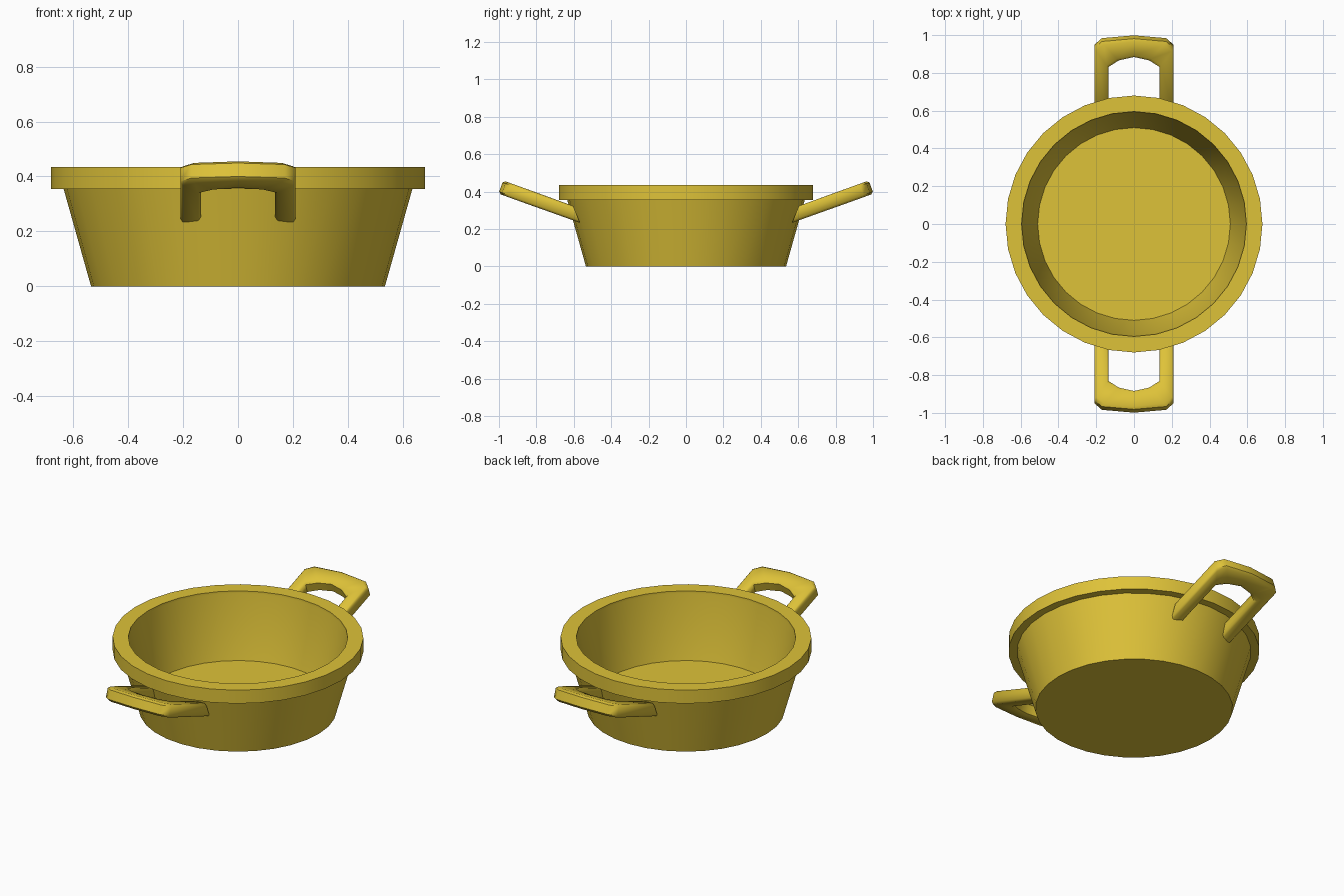
import bpy, bmesh, math
from mathutils import Vector

if "Cube" in bpy.data.objects:
    bpy.data.objects.remove(bpy.data.objects["Cube"])

SIDES = 32
mat = bpy.data.materials.new("yellow_enamel")
mat.diffuse_color = (0.73, 0.54, 0.04, 1)
mat.use_nodes = True
mat.node_tree.nodes["Principled BSDF"].inputs["Base Color"].default_value = mat.diffuse_color


def make_object(name, bm, angle):
    bmesh.ops.recalc_face_normals(bm, faces=bm.faces)
    mesh = bpy.data.meshes.new(name)
    bm.to_mesh(mesh)
    bm.free()
    mesh.materials.append(mat)
    obj = bpy.data.objects.new(name, mesh)
    bpy.context.collection.objects.link(obj)
    bpy.ops.object.select_all(action='DESELECT')
    obj.select_set(True)
    bpy.context.view_layer.objects.active = obj
    bpy.ops.object.shade_smooth_by_angle(angle=math.radians(angle))
    return obj


def bridge(bm, a, b):
    n = len(a)
    for i in range(n):
        bm.faces.new((a[i], a[(i + 1) % n], b[(i + 1) % n], b[i]))


# Pot: one lathed profile from outer base, over the rim, to the inner floor
profile = [(0.535, 0), (0.635, 0.355), (0.68, 0.355), (0.68, 0.435),
           (0.595, 0.435), (0.595, 0.42), (0.51, 0.058)]
bm = bmesh.new()
rings = []
for r, z in profile:
    angles = [2 * math.pi * i / SIDES for i in range(SIDES)]
    rings.append([bm.verts.new((r * math.cos(a), r * math.sin(a), z)) for a in angles])
for a, b in zip(rings, rings[1:]):
    bridge(bm, a, b)
bm.faces.new(rings[0])
bm.faces.new(rings[-1])
make_object("pot_body", bm, 30)

# Handle: chamfered section swept between outer and inner outlines on a sloped plane
SLOPE = 0.36
section = [(1, .7), (.75, 1), (-.75, 1), (-1, .7),
           (-1, -.7), (-.75, -1), (.75, -1), (1, -.7)]
half = [((.21, .585), (.135, .585)), ((.21, .94), (.135, .84)),
        ((.17, .975), (.08, .875)), ((0, .99), (0, .893))]
stations = half + [((-o[0], o[1]), (-i[0], i[1])) for o, i in half[-2::-1]]


def on_plane(p):
    return Vector((p[0], p[1], 0.284 + (p[1] - 0.6) * SLOPE))


def handle(name, side):
    bm = bmesh.new()
    rings = []
    for k, (o, i) in enumerate(stations):
        outer, inner = on_plane(o), on_plane(i)
        mid, across = (outer + inner) / 2, (outer - inner) / 2
        # The two ends lean with the pot wall
        up = Vector((0, .018, .045)) if k in (0, len(stations) - 1) else Vector((0, -.0126, .035))
        ring = []
        for s, t in section:
            p = mid + across * s + up * t
            ring.append(bm.verts.new((p.x * side, p.y * side, p.z)))
        rings.append(ring)
    for a, b in zip(rings, rings[1:]):
        bridge(bm, a, b)
    bm.faces.new(rings[0])
    bm.faces.new(rings[-1])
    make_object(name, bm, 50)


handle("back_handle", 1)
handle("front_handle", -1)
